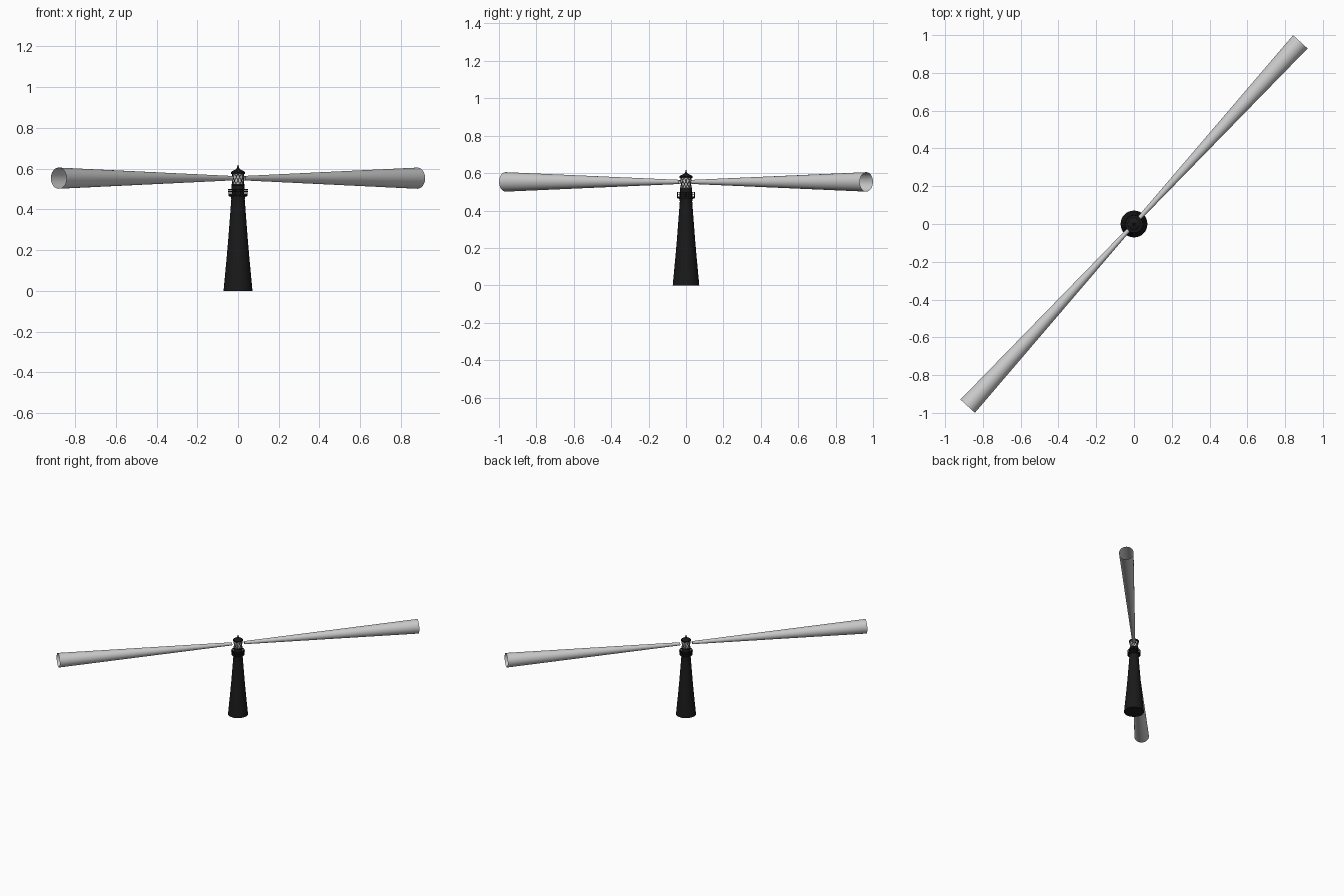
import bpy, bmesh
from math import sin, cos, pi, radians
from mathutils import Vector

if "Cube" in bpy.data.objects:
    bpy.data.objects.remove(bpy.data.objects["Cube"])


def material(name, rgb):
    m = bpy.data.materials.new(name)
    m.diffuse_color = (*rgb, 1)
    m.use_nodes = True
    m.node_tree.nodes["Principled BSDF"].inputs["Base Color"].default_value = m.diffuse_color
    return m


black = material("black_paint", (0.01, 0.01, 0.01))


def finish(name, bm, mat=None):
    bmesh.ops.recalc_face_normals(bm, faces=bm.faces)
    me = bpy.data.meshes.new(name)
    bm.to_mesh(me)
    bm.free()
    ob = bpy.data.objects.new(name, me)
    bpy.context.collection.objects.link(ob)
    if mat:
        me.materials.append(mat)
    bpy.ops.object.select_all(action='DESELECT')
    ob.select_set(True)
    bpy.context.view_layer.objects.active = ob
    bpy.ops.object.shade_smooth_by_angle(angle=radians(35))
    return ob


def lathe(name, profile, mat=None, n=32, closed=False):
    """Revolve (radius, z) points around z; closed joins the last point to the first."""
    bm = bmesh.new()
    rings = [[bm.verts.new((r * cos(2 * pi * i / n), r * sin(2 * pi * i / n), z))
              for i in range(n)] for r, z in profile]
    pairs = list(zip(rings, rings[1:])) + ([(rings[-1], rings[0])] if closed else [])
    for a, b in pairs:
        for i in range(n):
            j = (i + 1) % n
            bm.faces.new((a[i], a[j], b[j], b[i]))
    bmesh.ops.remove_doubles(bm, verts=bm.verts, dist=1e-6)
    return finish(name, bm, mat)


def rods(name, segments, radius, mat):
    """Thin round bars between pairs of points."""
    bm = bmesh.new()
    for a, b in segments:
        d = b - a
        rot = d.to_track_quat('Z', 'Y').to_matrix().to_4x4()
        rot.translation = (a + b) / 2
        bmesh.ops.create_cone(bm, cap_ends=True, segments=6, radius1=radius,
                              radius2=radius, depth=d.length, matrix=rot)
    return finish(name, bm, mat)


def polar(r, turn, z):
    return Vector((r * cos(2 * pi * turn), r * sin(2 * pi * turn), z))


def ring(name, r, z, t, mat):
    lathe(name, [(r - t, z - t), (r + t, z - t), (r + t, z + t), (r - t, z + t)], mat, closed=True)


# Tapering tower with a flared foot and a corbel below the gallery
lathe("tower", [(0, 0), (0.071, 0), (0.0635, 0.08), (0.056, 0.16), (0.049, 0.24),
                (0.042, 0.33), (0.036, 0.41), (0.033, 0.45), (0.037, 0.465), (0, 0.465)], black)

# Gallery deck, rails and posts
lathe("gallery_deck", [(0, 0.464), (0.044, 0.464), (0.047, 0.468), (0.047, 0.476), (0, 0.476)], black)
for k, z in enumerate((0.487, 0.498)):
    ring(f"gallery_rail_{k + 1}", 0.046, z, 0.002, black)
rods("gallery_posts", [(polar(0.046, i / 20, 0.474), polar(0.046, i / 20, 0.499))
                       for i in range(20)], 0.0015, black)

# Lantern room wall and its thin upper walkway rail
lathe("lantern_wall", [(0, 0.474), (0.031, 0.474), (0.031, 0.517), (0.033, 0.519),
                       (0.033, 0.524), (0, 0.524)], black)

# Glazing with a diagonal lattice
lathe("lantern_glass", [(0.028, 0.522), (0.028, 0.578)])
N = 10
z_levels = (0.523, 0.541, 0.559, 0.577)
bars = []
for t in range(3):
    for i in range(N):
        a = polar(0.0295, (i + t / 2) / N, z_levels[t])
        for s in (-0.5, 0.5):
            bars.append((a, polar(0.0295, (i + t / 2 + s) / N, z_levels[t + 1])))
rods("lantern_lattice", bars, 0.0012, black)

# Roof with ball finial and spike
lathe("roof", [(0, 0.574), (0.034, 0.574), (0.035, 0.583), (0.031, 0.586), (0.018, 0.593),
               (0.007, 0.598), (0.006, 0.604), (0.004, 0.607), (0.003, 0.617), (0, 0.617)], black)

# Two opposite light beams, open cones
for k, turn in enumerate((0, pi)):
    beam = lathe(f"light_beam_{k + 1}", [(0.011, 0.044), (0.052, 1.306)])
    beam.rotation_euler = (0, pi / 2, radians(47.6) + turn)
    beam.location.z = 0.553
